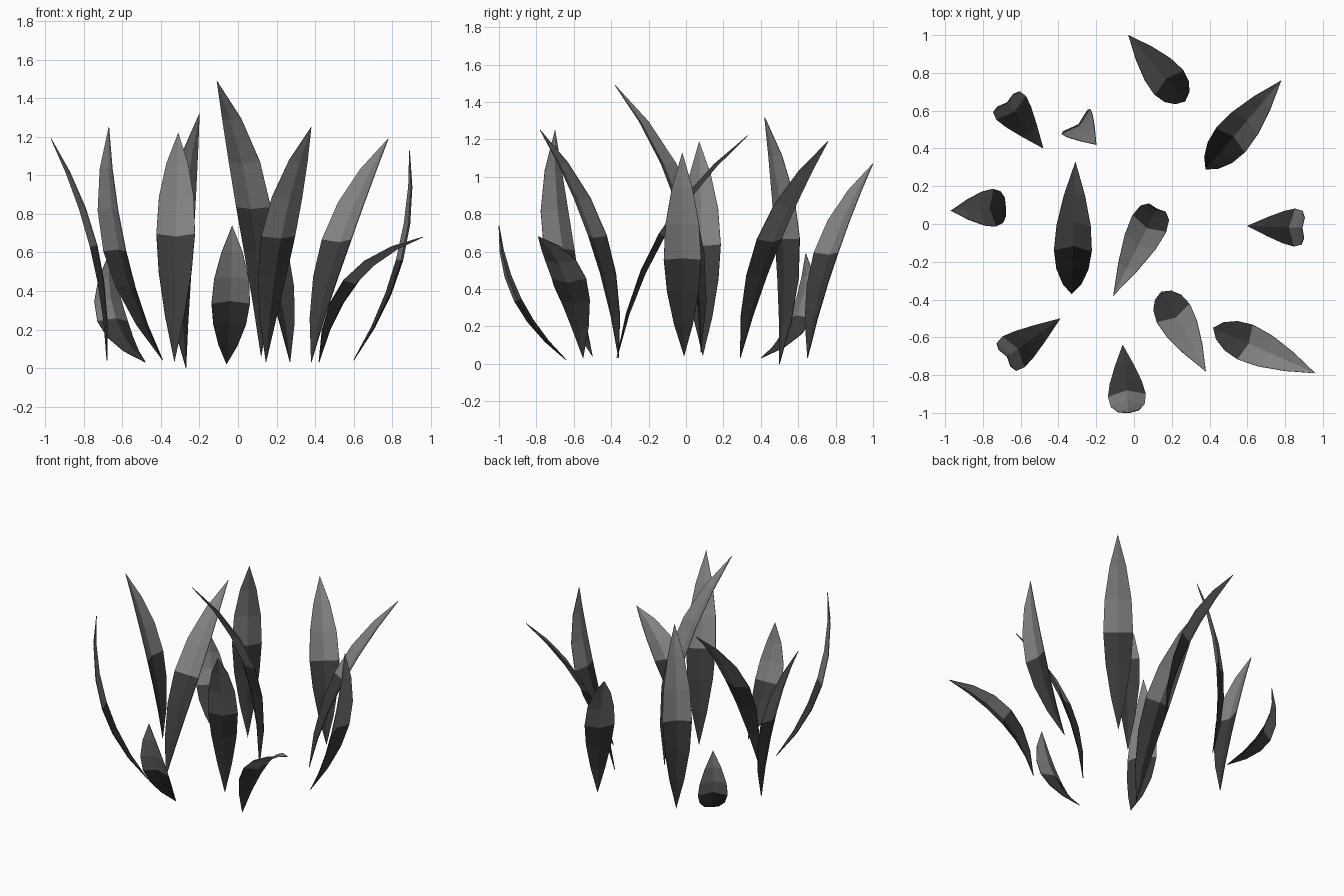
import bpy, bmesh
from mathutils import Vector

cube = bpy.data.objects.get("Cube")
if cube:
    bpy.data.objects.remove(cube)


def make_material(name, value):
    mat = bpy.data.materials.new(name)
    mat.use_nodes = True
    colour = (value, value, value, 1)
    mat.diffuse_color = colour
    mat.node_tree.nodes["Principled BSDF"].inputs["Base Color"].default_value = colour
    return mat


dark = make_material("dark grey", 0.043)
light = make_material("mid grey", 0.22)

# Leaf outline: position along the leaf and share of the full half width
OUTLINE = [(0.17, 0.5), (0.34, 0.85), (0.5, 1.0), (0.67, 0.9), (0.84, 0.55)]
FOLD = 0.03


def make_leaf(name, base, tip, bow, half_width=0.1):
    """Pointed leaf with a centre crease; positive bow droops, negative curls up."""
    base, tip = Vector(base), Vector(tip)
    chord = tip - base
    side = chord.cross(Vector((0, 0, 1))).normalized()
    back = side.cross(chord).normalized()      # upper, convex side of the arch
    fold_dir = back if bow > 0 else -back
    bm = bmesh.new()
    rows = []
    for t, w in OUTLINE:
        mid = base + chord * t + back * (bow * 4 * t * (1 - t))
        edge = mid + fold_dir * FOLD * w
        rows.append([bm.verts.new(p) for p in
                     (edge - side * half_width * w, mid, edge + side * half_width * w)])
    root, point = bm.verts.new(base), bm.verts.new(tip)
    rows = [[root] * 3] + rows + [[point] * 3]
    for i, (low, high) in enumerate(zip(rows, rows[1:])):
        for j in range(2):
            corners = dict.fromkeys((low[j], low[j + 1], high[j + 1], high[j]))
            face = bm.faces.new(list(corners))
            face.material_index = int(i >= len(rows) // 2)   # upper half is lighter
    bmesh.ops.recalc_face_normals(bm, faces=bm.faces)
    mesh = bpy.data.meshes.new(name)
    bm.to_mesh(mesh)
    bm.free()
    mesh.materials.append(dark)
    mesh.materials.append(light)
    leaf = bpy.data.objects.new(name, mesh)
    bpy.context.collection.objects.link(leaf)
    solid = leaf.modifiers.new("thin sheet", "SOLIDIFY")
    solid.thickness = 0.004
    solid.offset = 0


# Leaves that arch over towards their tips
make_leaf("centre_leaf", (0.12, 0.08, 0.06), (-0.11, -0.38, 1.49), 0.15)
make_leaf("left_back_leaf", (0.38, 0.29, 0.03), (0.78, 0.76, 1.19), 0.09)
make_leaf("back_leaf", (0.27, 0.65, 0.03), (-0.03, 1.0, 1.07), 0.08)
make_leaf("inner_right_leaf", (-0.33, -0.37, 0.03), (-0.31, 0.33, 1.22), 0.11)
make_leaf("inner_front_leaf", (0.145, -0.36, 0.03), (0.38, -0.78, 1.25), 0.09)
make_leaf("left_front_leaf", (0.42, -0.55, 0.03), (0.96, -0.79, 0.68), 0.12)
make_leaf("right_leaf", (-0.68, 0.09, 0.04), (-0.97, 0.07, 1.19), 0.06)
make_leaf("inner_back_leaf", (-0.27, 0.5, 0.0), (-0.2, 0.42, 1.32), 0.08)

# Leaves that lean outwards and curl upright
make_leaf("right_back_leaf", (-0.48, 0.4, 0.03), (-0.67, 0.64, 0.59), -0.11)
make_leaf("left_leaf", (0.6, -0.01, 0.04), (0.89, -0.02, 1.13), -0.08)
make_leaf("right_front_leaf", (-0.39, -0.5, 0.04), (-0.67, -0.7, 1.25), -0.11)
make_leaf("front_leaf", (-0.06, -0.64, 0.02), (-0.03, -1.0, 0.74), -0.07)
